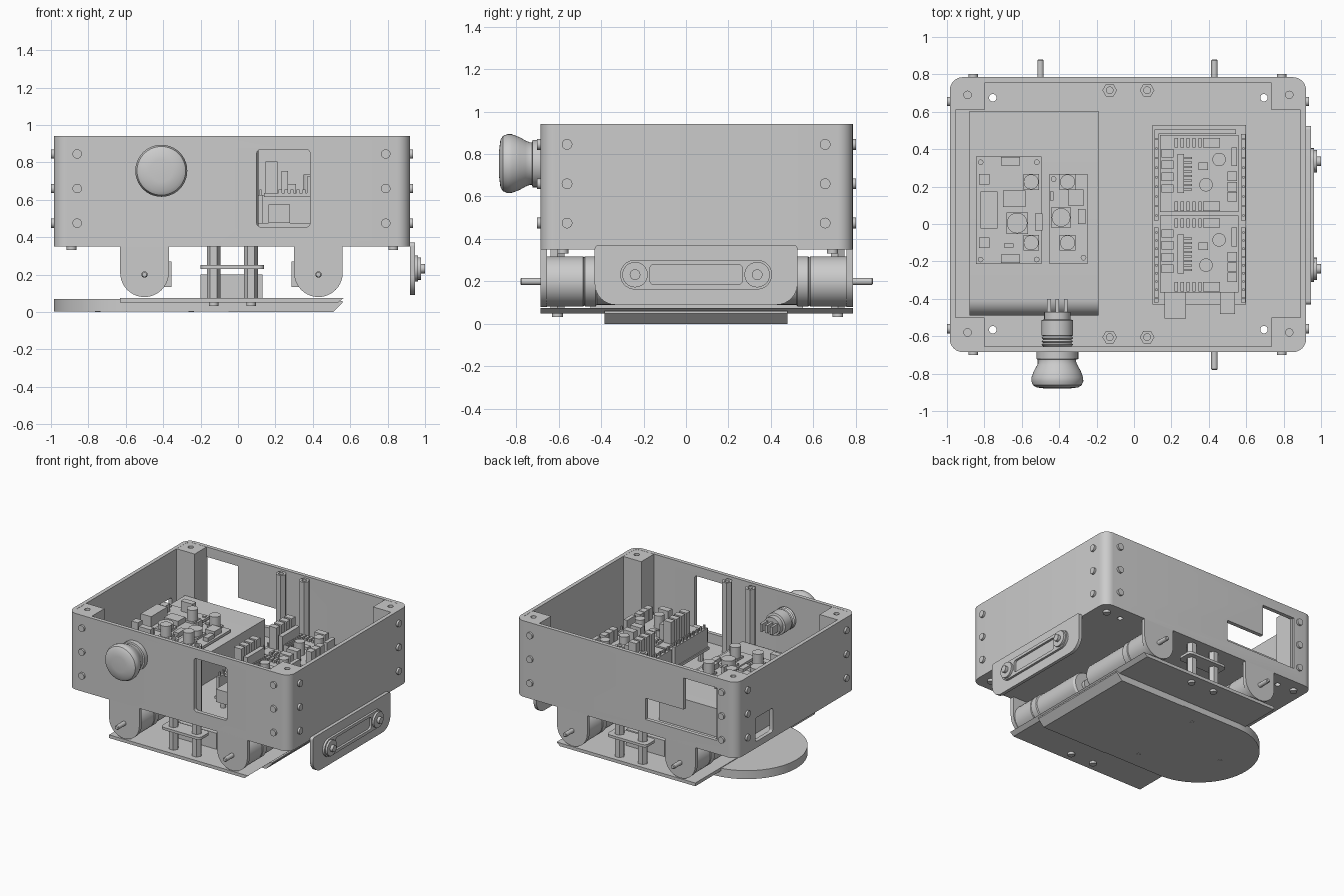
import bpy, bmesh, math
from math import sin, cos, pi

if "Cube" in bpy.data.objects:
    bpy.data.objects.remove(bpy.data.objects["Cube"])

AX = {'x': lambda u, v, w: (w, u, v), 'y': lambda u, v, w: (u, w, v), 'z': lambda u, v, w: (u, v, w)}


def mesh_obj(name, bm):
    bmesh.ops.recalc_face_normals(bm, faces=bm.faces)
    me = bpy.data.meshes.new(name)
    bm.to_mesh(me)
    bm.free()
    me.polygons.foreach_set('use_smooth', [True] * len(me.polygons))
    me.set_sharp_from_angle(angle=math.radians(30))
    ob = bpy.data.objects.new(name, me)
    bpy.context.collection.objects.link(ob)
    return ob


def prism(name, pts, axis, lo, hi):
    bm = bmesh.new()
    f = AX[axis]
    a = [bm.verts.new(f(u, v, lo)) for u, v in pts]
    b = [bm.verts.new(f(u, v, hi)) for u, v in pts]
    n = len(pts)
    bm.faces.new(a)
    bm.faces.new(b[::-1])
    for i in range(n):
        bm.faces.new((a[i], a[(i + 1) % n], b[(i + 1) % n], b[i]))
    return mesh_obj(name, bm)


def circle(u, v, r, n=24, start=0.0):
    return [(u + r * cos(start + 2 * pi * i / n), v + r * sin(start + 2 * pi * i / n)) for i in range(n)]


def rrect(u0, u1, v0, v1, radii, n=8):
    """Rounded rectangle; radii order: low-low, high-low, high-high, low-high."""
    if not isinstance(radii, tuple):
        radii = (radii,) * 4
    out = []
    for k, (u, v, su, sv) in enumerate([(u0, v0, 1, 1), (u1, v0, -1, 1), (u1, v1, -1, -1), (u0, v1, 1, -1)]):
        r = radii[k]
        steps = n if r else 0
        for i in range(steps + 1):
            t = pi + k * pi / 2 + (pi / 2) * i / max(n, 1)
            out.append((u + su * r + r * cos(t), v + sv * r + r * sin(t)) if r else (u, v))
    return out


def box(name, x0, x1, y0, y1, z0, z1):
    return prism(name, rrect(x0, x1, y0, y1, 0), 'z', z0, z1)


def cyl(name, axis, u, v, r, lo, hi, n=24, start=0.0):
    return prism(name, circle(u, v, r, n, start), axis, lo, hi)


def lathe_y(name, x, z, prof, n=40):
    bm = bmesh.new()
    rings = [[bm.verts.new((x + r * cos(2 * pi * i / n), y, z + r * sin(2 * pi * i / n))) for i in range(n)]
             for r, y in prof]
    for a, b in zip(rings, rings[1:]):
        for i in range(n):
            bm.faces.new((a[i], a[(i + 1) % n], b[(i + 1) % n], b[i]))
    bm.faces.new(rings[0])
    bm.faces.new(rings[-1])
    return mesh_obj(name, bm)


def cut(ob, cutters):
    for c in cutters:
        m = ob.modifiers.new('cut', 'BOOLEAN')
        m.operation, m.object, m.solver = 'DIFFERENCE', c, 'EXACT'
    bpy.context.view_layer.objects.active = ob
    for m in list(ob.modifiers):
        bpy.ops.object.modifier_apply(modifier=m.name)
    for c in cutters:
        bpy.data.objects.remove(c)
    ob.data.set_sharp_from_angle(angle=math.radians(30))


X0, X1, Y0, Y1, ZB, ZT = -.985, .92, -.685, .785, .35, .942
AXLES = (-.5, .43)
POST_X, POST_Y = (-.89, .83), (-.58, .69)

# Case walls with windows
walls = prism('case_walls', rrect(X0, X1, Y0, Y1, .07), 'z', ZB, ZT)
back_open = [(-.815, .455), (-.2, .455), (-.2, .62), (-.53, .62), (-.53, .865), (-.815, .865)]
cut(walls, [
    prism('cut_inside', rrect(X0 + .03, X1 - .03, Y0 + .03, Y1 - .03, .04), 'z', .2, 1.2),
    prism('cut_front', rrect(.1, .385, .455, .868, .02), 'y', -.8, -.6),
    prism('cut_back', back_open, 'y', .7, .9),
    prism('cut_left', rrect(.34, .55, .4, .585, .015), 'x', -1.1, -.9)])

# Cross-shaped floor
floor = prism('case_floor', [(-.8, -.655), (.735, -.655), (.735, -.5), (.89, -.5), (.89, .61), (.735, .61),
                             (.735, .755), (-.8, .755), (-.8, .61), (-.955, .61), (-.955, -.5), (-.8, -.5)],
              'z', ZB, .38)
cut(floor, [cyl('cut_hole', 'z', x, y, .02, .3, .5) for x in (-.755, .695) for y in (-.565, .675)])

# Corner posts, with screws on the outside of the walls and below
for i, x in enumerate(POST_X):
    for j, y in enumerate(POST_Y):
        px = (X0 + .02, -.8) if i == 0 else (.735, X1 - .02)
        py = (Y0 + .02, -.5) if j == 0 else (.61, Y1 - .02)
        rad = [0] * 4
        rad[[[0, 3], [1, 2]][i][j]] = .05
        post = prism('corner_post', rrect(*px, *py, tuple(rad)), 'z', ZB, ZT - .001)
        cut(post, [cyl('cut_hole', 'z', x, y, .02, .8, 1.1)])
        cyl('bottom_screw', 'z', x, y, .026, .332, .355)
        for z in (.475, .66, .845):
            ys = (Y0 - .016, Y0 + .01) if j == 0 else (Y1 - .01, Y1 + .016)
            xs = (X0 - .015, X0 + .01) if i == 0 else (X1 - .01, X1 + .016)
            cyl('wall_screw', 'y', (-.86, .79)[i], z, .025, *ys)
            cyl('side_screw', 'x', (-.56, .655)[j], z, .025, *xs)

# Axle tabs, motors and shafts at the four wheel positions
for x in AXLES:
    inner = 1 if x < 0 else -1
    for wall, s in ((Y0, 1), (Y1, -1)):
        arc = [(x + .13 * cos(pi + pi * i / 20), .21 + .13 * sin(pi + pi * i / 20)) for i in range(21)]
        prism('axle_tab', [(x - .13, .36)] + arc + [(x + .13, .36)], 'y', *sorted((wall, wall + s * .03)))
        prof = [(.03, .03), (.118, .03), (.118, .2), (.113, .205), (.118, .21), (.118, .26),
                (.11, .265), (.11, .66), (.1, .675), (.04, .675), (.04, .7)]
        lathe_y('motor', x, .2, [(r, wall + s * d) for r, d in prof], 32)
        lathe_y('motor_shaft', x, .2, [(.017, wall + s * .04), (.017, wall - s * .09), (.012, wall - s * .095)], 16)
        xa, xb = sorted((x + inner * .09, x + inner * .145))
        ya, yb = sorted((wall + s * .45, wall + s * .6))
        box('motor_terminal', xa, xb, ya, yb, .135, .27)

# Underside: base plate, round-ended slab
prism('base_plate', [(-.63, .05), (.535, .05), (.565, .075), (-.63, .075)], 'y', Y0, Y1)
arc = [(-.555 + .43 * cos(pi / 2 + pi * i / 36), .047 + .43 * sin(pi / 2 + pi * i / 36)) for i in range(37)]
prism('round_end', arc + [(-.05, -.383), (-.05, .477)], 'z', .004, .07)
prism('front_slab', [(-.05, 0), (.51, 0), (.56, .05), (.56, .06), (-.05, .06)], 'y', -.383, .477)
for x, y in ((-.75, .05), (-.25, -.25), (-.25, .34)):
    cyl('slab_screw', 'z', x, y, .015, 0, .01, 12)

# Hex standoffs, clamp straps, centre block
for y in (-.605, .715):
    for x in (-.13, .07):
        cyl('lower_standoff', 'z', x, y, .037, .07, ZB, 6)
        up = cyl('upper_standoff', 'z', x, y, .039, .38, .93, 6)
        cut(up, [cyl('cut_hole', 'z', x, y, .018, .8, 1)])
        cyl('base_screw', 'z', x, y, .025, .032, .055)
    prism('clamp_strap', rrect(-.2, .14, y - .065, y + .065, .03), 'z', .23, .25)
box('centre_block', -.2, .13, -.45, .55, .075, .2)

# Side bracket with raised strap
prism('side_bracket', rrect(-.43, .525, .09, .372, (.1, .1, .02, .02)), 'x', .92, .945)
strap = [(-.24 + .07 * cos(pi / 2 + pi * i / 14), .232 + .07 * sin(pi / 2 + pi * i / 14)) for i in range(15)]
strap += [(.335 + .07 * cos(-pi / 2 + pi * i / 14), .232 + .07 * sin(-pi / 2 + pi * i / 14)) for i in range(15)]
strap_ob = prism('side_strap', strap, 'x', .94, .962)
cut(strap_ob, [prism('cut_slot', rrect(-.17, .265, .185, .28, .02), 'x', .93, 1)])
for y in (-.24, .335):
    cyl('strap_boss', 'x', y, .232, .06, .945, .978)
    cyl('strap_bolt', 'x', y, .232, .025, .97, 1.0)

# Stop button through the front wall
lathe_y('button_cap', -.41, .755, [(.06, -.88), (.11, -.874), (.13, -.862), (.139, -.84), (.138, -.82), (.125, -.785),
                                   (.108, -.755), (.1, -.735), (.1, -.725), (.112, -.722), (.112, -.68)])
thread = [(.085 if i % 2 else .075, -.69 + .009 * i) for i in range(11)]
lathe_y('button_body', -.41, .755, thread + [(.085, -.595), (.085, -.515), (.07, -.51), (.07, -.47)], 28)
for dx in (-.045, 0, .045):
    box('button_pin', -.42 + dx, -.4 + dx, -.48, -.4, .73, .79)

# Battery with rounded long edge
prism('battery', rrect(-.49, .605, .38, .6, (.03, 0, 0, .09)), 'x', -.88, -.19)


def chip(name, cx, cy, sx, sy, z, h):
    box(name, cx - sx / 2, cx + sx / 2, cy - sy / 2, cy + sy / 2, z, z + h)


# Power boards on the battery
ZP = .635
box('power_board_large', -.845, -.495, -.215, .36, .615, ZP)
box('power_board_small', -.455, -.245, -.21, .265, .615, ZP)
for x, y in ((-.82, .33), (-.52, .33), (-.82, -.19), (-.52, -.19), (-.43, .24), (-.27, -.18)):
    cyl('board_spacer', 'z', x, y, .015, .59, .645, 12)
for x, y, r, h in ((-.625, .005, .055, .05), (-.55, .225, .04, .1), (-.55, -.1, .04, .1),
                   (-.355, .225, .04, .1), (-.355, -.1, .04, .1), (-.39, .035, .05, .06)):
    chip('coil_base', x, y, r * 2.1, r * 2.1, ZP, .015)
    cyl('capacitor', 'z', x, y, r, ZP, ZP + h)
for x, y, sx, sy, h in ((-.66, .335, .1, .045, .08), (-.66, -.185, .1, .045, .08), (-.64, .135, .12, .09, .04),
                        (-.8, .24, .055, .055, .06), (-.8, -.1, .055, .055, .06), (-.775, .075, .09, .2, .08),
                        (-.31, .14, .08, .09, .04), (-.67, -.115, .05, .02, .03), (-.44, .15, .02, .05, .06),
                        (-.51, .01, .04, .09, .02), (-.28, .04, .04, .08, .03)):
    chip('board_part', x, y, sx, sy, ZP, h)

# Controller board, sockets and driver shield
ZC, ZS = .475, .635
box('controller_board', .1, .6, -.43, .53, .455, ZC)
for x in (.14, .56):
    for y in (-.38, .48):
        cyl('controller_spacer', 'z', x, y, .02, .37, .46, 12)
chip('usb_socket', .22, -.43, .115, .15, ZC, .1)
chip('power_socket', .5, -.415, .08, .135, ZC, .09)
for x in (.12, .585):
    for y0, y1 in ((-.42, -.02), (.02, .48)):
        box('pin_header', x - .012, x + .012, y0, y1, ZC, ZC + .15)
        for i in range(9):
            chip('header_pin', x, y0 + .025 + i * (y1 - y0 - .05) / 8, .012, .012, ZC + .14, .04)
box('end_header', .11, .545, .48, .505, ZC, ZC + .15)
for oy in (0, -.43):
    box('driver_shield', .14, .56, .065 + oy, .475 + oy, ZS - .02, ZS)
    for i in range(4):
        chip('heat_plate', .18, .19 + i * .063 + oy, .065, .045, ZS, .17)
    chip('driver_chip', .25, .27 + oy, .035, .21, ZS, .12)
    for i in range(8):
        chip('driver_lead', .285, .185 + i * .024 + oy, .05, .01, ZS, .05)
    for x, y in ((.455, .345), (.385, .21)):
        cyl('shield_capacitor', 'z', x, y + oy, .036, ZS, ZS + .1)
    for y in (.435, .095):
        chip('terminal_block', .415, y + oy, .09, .05, ZS, .09)
        for i in range(5):
            chip('resistor', .225 + i * .032, y + oy, .018, .05, ZS, .02)
    for i in range(3):
        chip('edge_terminal', .525, .145 + i * .055 + oy, .05, .05, ZS, .09)
    chip('edge_header', .535, .36 + oy, .03, .1, ZS, .09)
    chip('small_part', .37, .31 + oy, .05, .04, ZS, .02)
